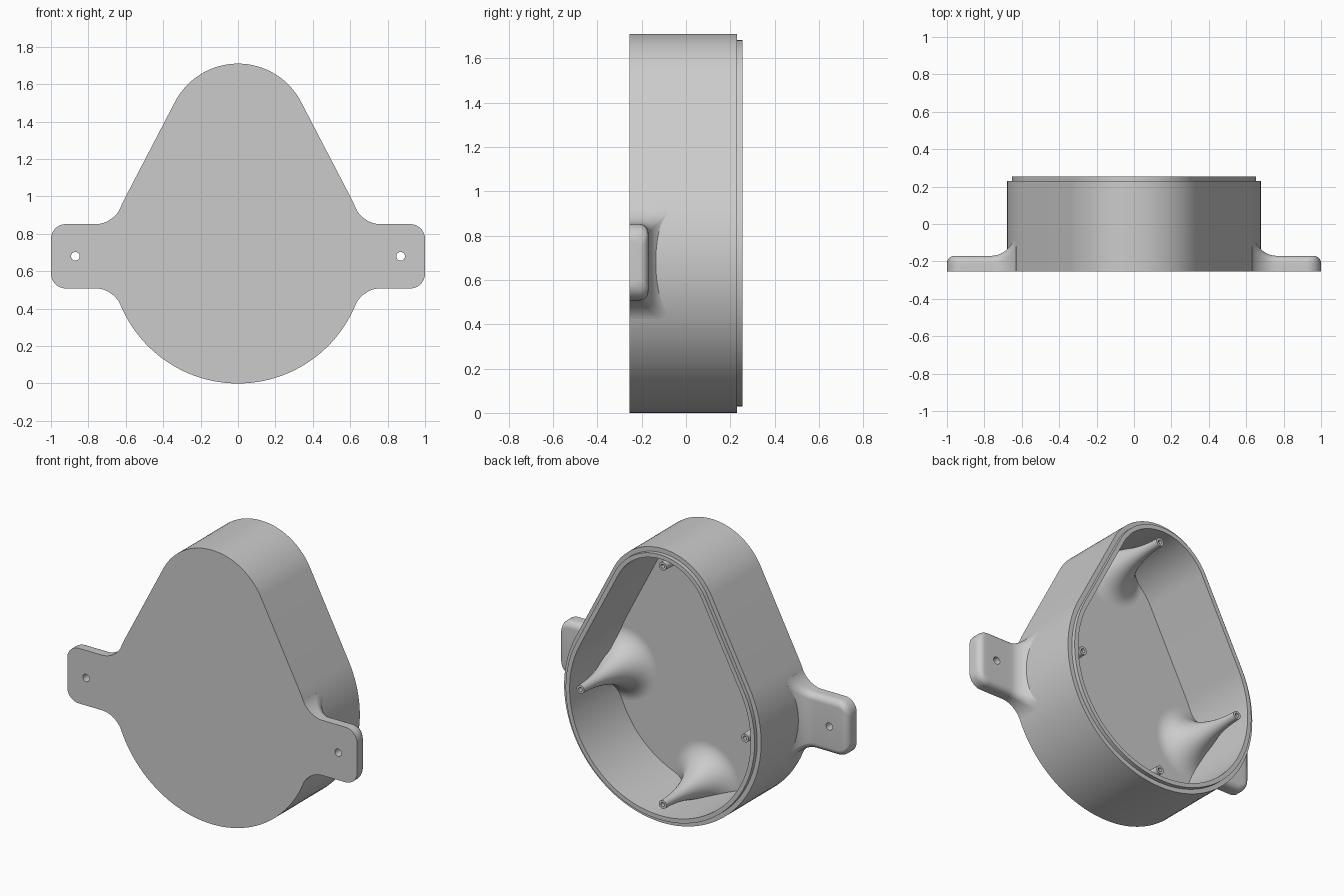
import bpy, bmesh
from math import sin, cos, pi, sqrt, asin, radians
from mathutils import Vector

cube = bpy.data.objects.get("Cube")
if cube:
    bpy.data.objects.remove(cube, do_unlink=True)

grey = bpy.data.materials.new("matte_grey")
grey.use_nodes = True
colour = (0.6, 0.6, 0.6, 1)
grey.diffuse_color = colour
grey.node_tree.nodes["Principled BSDF"].inputs["Base Color"].default_value = colour

FRONT, BACK, FLOOR = -0.255, 0.255, -0.2
SHOULDER = 0.23          # height of the main wall behind the lip
R, CZ = 0.68, 0.68       # large lower circle
TOP_R, TOP_Z = 0.38, 1.33


def loft(name, rings):
    """Skin a list of equal-length closed rings and cap both ends."""
    bm = bmesh.new()
    loops = [[bm.verts.new(p) for p in ring] for ring in rings]
    n = len(loops[0])
    for a, b in zip(loops, loops[1:]):
        for i in range(n):
            j = (i + 1) % n
            bm.faces.new((a[i], a[j], b[j], b[i]))
    bm.faces.new(loops[0])
    bm.faces.new(loops[-1])
    bmesh.ops.recalc_face_normals(bm, faces=bm.faces)
    mesh = bpy.data.meshes.new(name)
    bm.to_mesh(mesh)
    bm.free()
    obj = bpy.data.objects.new(name, mesh)
    bpy.context.collection.objects.link(obj)
    mesh.materials.append(grey)
    return obj


def outline(inset, y):
    """Teardrop outline: two circles joined by tangent lines."""
    tilt = asin((R - TOP_R) / (TOP_Z - CZ))
    pts = []
    for cz, r, start, end, n in ((TOP_Z, TOP_R, tilt, pi - tilt, 40),
                                 (CZ, R, pi - tilt, 2 * pi + tilt, 80)):
        for i in range(n + 1):
            t = start + (end - start) * i / n
            pts.append((cos(t) * (r - inset), y, cz + sin(t) * (r - inset)))
    return pts


def circle(x, z, r, y, n=48):
    return [(x + r * cos(2 * pi * i / n), y, z + r * sin(2 * pi * i / n)) for i in range(n)]


def cut(obj, cutter, operation):
    """Apply a boolean and discard the cutter."""
    cutter.hide_render = True
    mod = obj.modifiers.new("cut", 'BOOLEAN')
    mod.operation, mod.solver, mod.object = operation, 'EXACT', cutter
    graph = bpy.context.evaluated_depsgraph_get()
    mesh = bpy.data.meshes.new_from_object(obj.evaluated_get(graph))
    obj.modifiers.clear()
    obj.data = mesh
    bpy.data.objects.remove(cutter, do_unlink=True)


def smooth(obj):
    bpy.ops.object.select_all(action='DESELECT')
    obj.select_set(True)
    bpy.context.view_layer.objects.active = obj
    bpy.ops.object.shade_smooth_by_angle(angle=radians(30))


# Hollow housing with a stepped lip around the open back
LIP, WALL = 0.028, 0.055
housing = loft("housing", [outline(i, y) for i, y in (
    (0, FRONT), (0, SHOULDER), (LIP, SHOULDER), (LIP, BACK), (WALL, BACK), (WALL, FLOOR))])
smooth(housing)


# Flared screw posts, trimmed where they run into the wall
def screw_post(name, x, z):
    bore, tip, flare = 0.012, 0.026, 0.2
    profile = [(bore, 0.13), (bore, SHOULDER)]
    for i in range(25):
        s = sin(pi / 2 * i / 24)
        profile.append((tip + flare * (1 - cos(pi / 2 * i / 24)),
                        SHOULDER + (FLOOR - SHOULDER) * s))
    profile.append((tip + flare, FLOOR - 0.03))
    post = loft(name, [circle(x, z, r, y) for r, y in profile])
    cut(post, loft("trim", [outline(0.03, FRONT + 0.01), outline(0.03, BACK)]), 'INTERSECT')
    smooth(post)


screw_post("top_post", 0, 1.6)
screw_post("bottom_post", 0, 0.113)
screw_post("left_post", 0.568, CZ)
screw_post("right_post", -0.568, CZ)


# Mounting ears: rounded sections that flare into the housing
def arc_gap(d, r):
    """Fillet height at distance d from the tangent corner."""
    d = min(max(d, 0), r)
    return r - sqrt(r * r - (r - d) ** 2)


def ear_section(d, side):
    blend, corner, edge = 0.085, 0.08, 0.04
    to_end = 1 - R - d
    half = 0.172 + arc_gap(d, blend) - arc_gap(to_end, corner)
    top = -0.17 + arc_gap(d, blend) - arc_gap(to_end, edge)
    pts = [(-half, FRONT), (half, FRONT)]
    for sgn, start in ((1, 0), (-1, pi / 2)):
        for i in range(9):
            t = start + pi / 2 * i / 8
            pts.append((sgn * (half - edge) + edge * cos(t), top - edge + edge * sin(t)))
    follow = max(0, 1 - max(d, 0) / 0.12)
    return [(side * (R + d - follow * (R - sqrt(R * R - h * h))), y, CZ + h) for h, y in pts]


steps = [-0.02]
steps += [0.085 * (1 - cos(pi / 2 * i / 12)) for i in range(13)]
steps += [0.12, 0.18]
steps += [0.24 + 0.08 * sin(pi / 2 * i / 16) for i in range(17)]
for name, side in (("left_ear", 1), ("right_ear", -1)):
    ear = loft(name, [ear_section(d, side) for d in steps])
    drill = loft("drill", [circle(side * 0.87, CZ, 0.023, y, 32) for y in (-0.4, 0)])
    cut(ear, drill, 'DIFFERENCE')
    smooth(ear)
